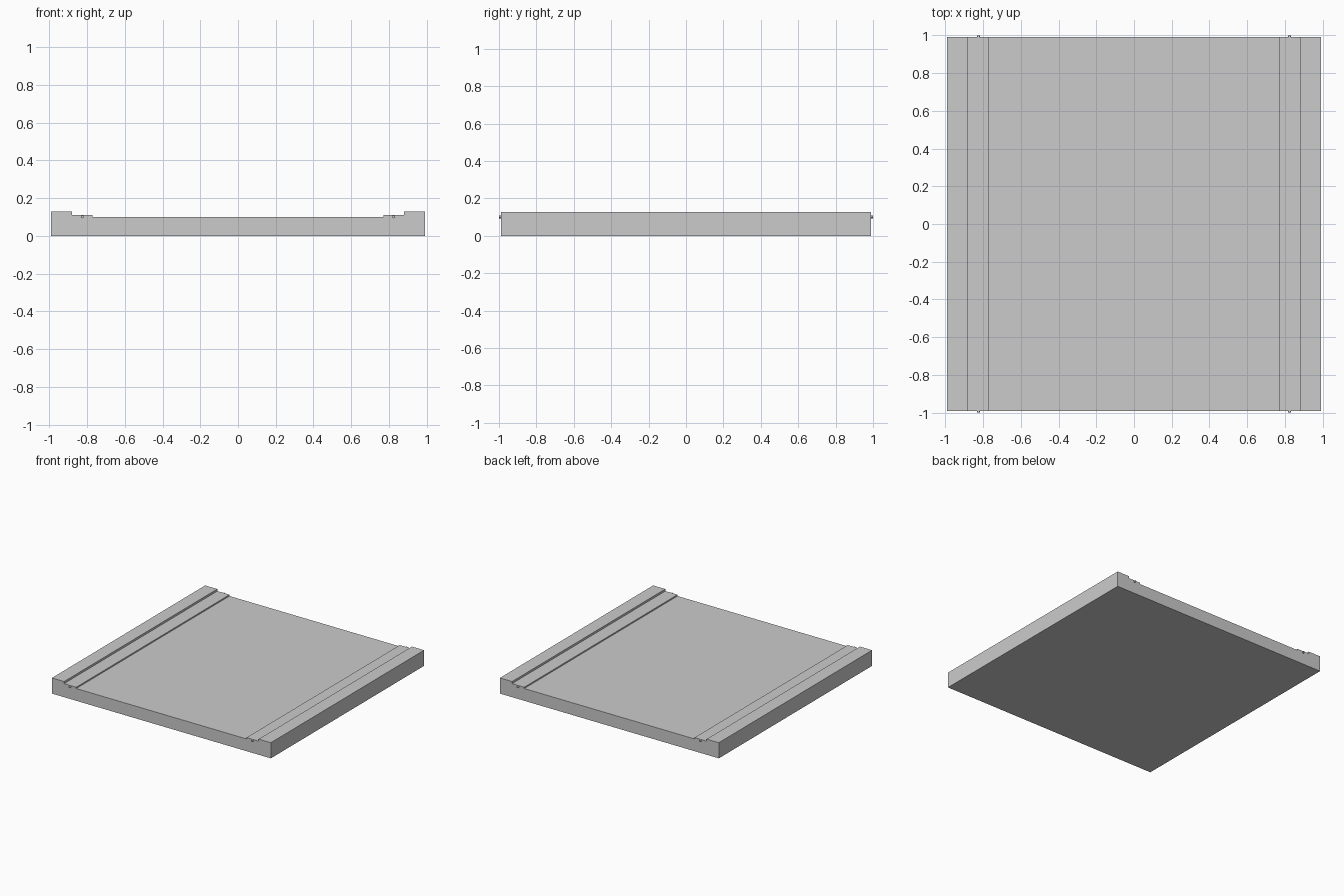
import bpy, bmesh, math

if "Cube" in bpy.data.objects:
    bpy.data.objects.remove(bpy.data.objects["Cube"])

HALF = 0.99

# Slab: stepped cross-section swept along y
half_profile = [(HALF, 0), (HALF, 0.128), (0.88, 0.128), (0.88, 0.111), (0.77, 0.111), (0.77, 0.10)]
profile = half_profile + [(-x, z) for x, z in reversed(half_profile)]
bm = bmesh.new()
face = bm.faces.new([bm.verts.new((x, -HALF, z)) for x, z in profile])
swept = bmesh.ops.extrude_face_region(bm, geom=[face])["geom"]
bmesh.ops.translate(bm, vec=(0, 2 * HALF, 0),
                    verts=[v for v in swept if isinstance(v, bmesh.types.BMVert)])
bmesh.ops.recalc_face_normals(bm, faces=bm.faces)
mesh = bpy.data.meshes.new("stepped_slab")
bm.to_mesh(mesh)
bm.free()
bpy.context.collection.objects.link(bpy.data.objects.new("stepped_slab", mesh))

# Small connector pegs on the front and back edges, under each ledge
for sx, side in ((-1, "left"), (1, "right")):
    for sy, end in ((-1, "front"), (1, "back")):
        bpy.ops.mesh.primitive_cylinder_add(
            vertices=12, radius=0.008, depth=0.02,
            location=(sx * 0.825, sy * 0.99, 0.101), rotation=(math.pi / 2, 0, 0))
        bpy.context.object.name = f"{end}_{side}_peg"
        bpy.ops.object.shade_smooth_by_angle()
